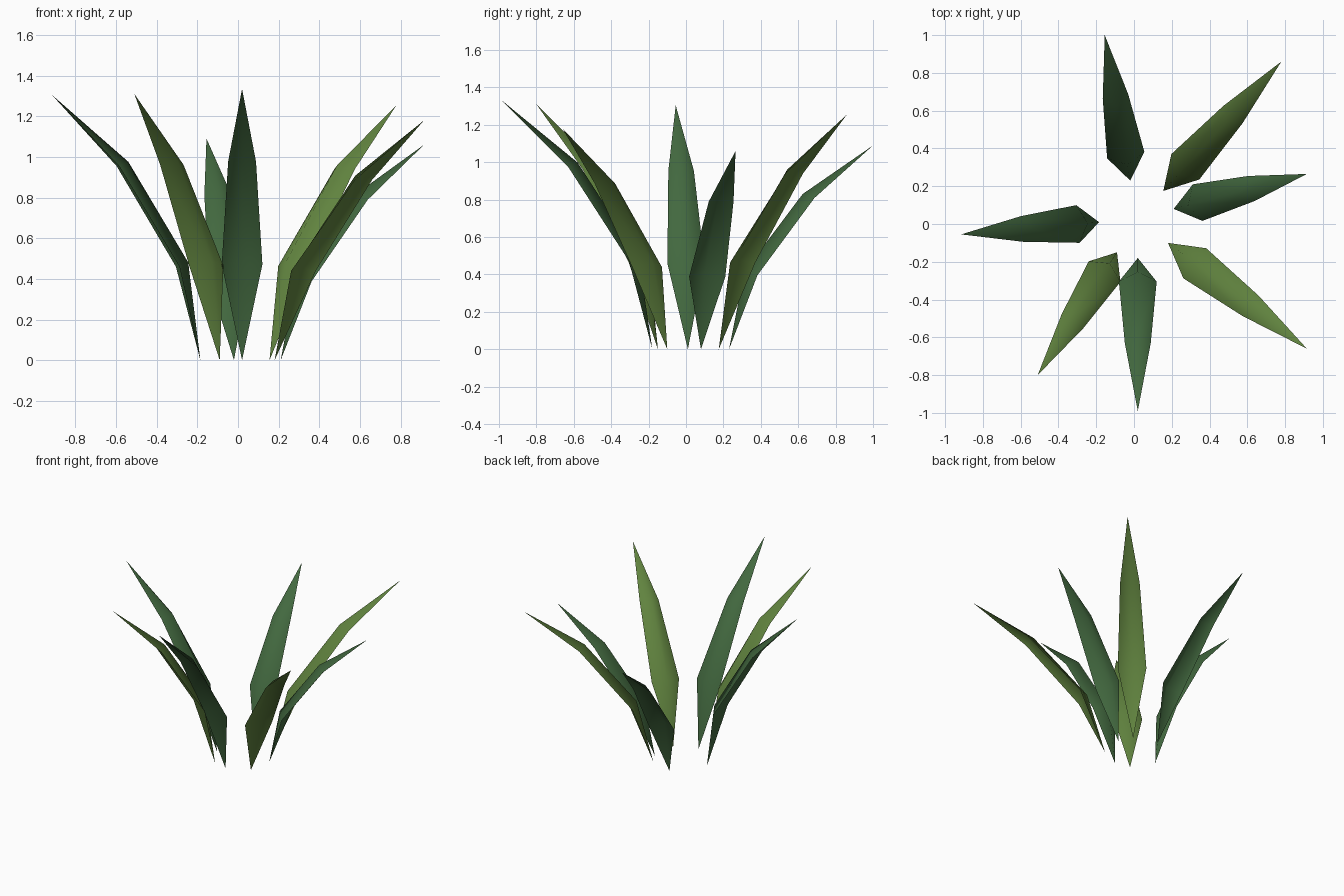
import bpy
from mathutils import Vector

if "Cube" in bpy.data.objects:
    bpy.data.objects.remove(bpy.data.objects["Cube"])


def material(name, rgb):
    m = bpy.data.materials.new(name)
    m.diffuse_color = (*rgb, 1)
    m.use_nodes = True
    m.node_tree.nodes["Principled BSDF"].inputs["Base Color"].default_value = m.diffuse_color
    return m


blue_green = material("blue_green", (0.055, 0.14, 0.05))
olive_green = material("olive_green", (0.12, 0.23, 0.05))

# Each leaf: base x, y, tip x, y, z, how far out the lower bend lies, colour
leaves = [
    (0.21, 0.08, 0.915, 0.265, 1.06, 0.18, blue_green),
    (0.155, 0.175, 0.78, 0.86, 1.255, 0.187, olive_green),
    (-0.02, 0.23, -0.155, 1.0, 1.09, 0.175, blue_green),
    (-0.185, 0.01, -0.915, -0.055, 1.305, 0.153, blue_green),
    (-0.09, -0.15, -0.51, -0.80, 1.31, 0.157, olive_green),
    (0.02, -0.18, 0.02, -0.99, 1.335, 0.154, blue_green),
    (0.18, -0.10, 0.915, -0.66, 1.18, 0.193, olive_green),
]


def leaf(name, bx, by, tx, ty, height, bend, mat):
    base, tip = Vector((bx, by, 0)), Vector((tx, ty, height))
    run = Vector((tx - bx, ty - by, 0))
    out = run.normalized()
    side = Vector((out.y, -out.x, 0))
    lift = 0.5 * (bend - 0.154)
    verts = [base]
    # two creased cross-sections: left edge, raised midrib, right edge
    for along, up, width in ((bend, 0.353 + lift, 0.2),
                             (bend + 0.403, 0.732 + lift, 0.137)):
        mid = base + run * along
        mid.z = height * up
        rib = mid - out * 0.052 + Vector((0, 0, 0.021))
        verts += [mid - side * width / 2, rib, mid + side * width / 2]
    verts.append(tip)
    faces = [(0, 2, 1), (0, 3, 2), (1, 2, 5, 4), (2, 3, 6, 5),
             (4, 5, 7), (5, 6, 7)]
    me = bpy.data.meshes.new(name)
    me.from_pydata(verts, [], faces)
    me.materials.append(mat)
    me.shade_smooth()
    ob = bpy.data.objects.new(name, me)
    bpy.context.collection.objects.link(ob)


for i, spec in enumerate(leaves):
    leaf(f"leaf_{i + 1}", *spec)
